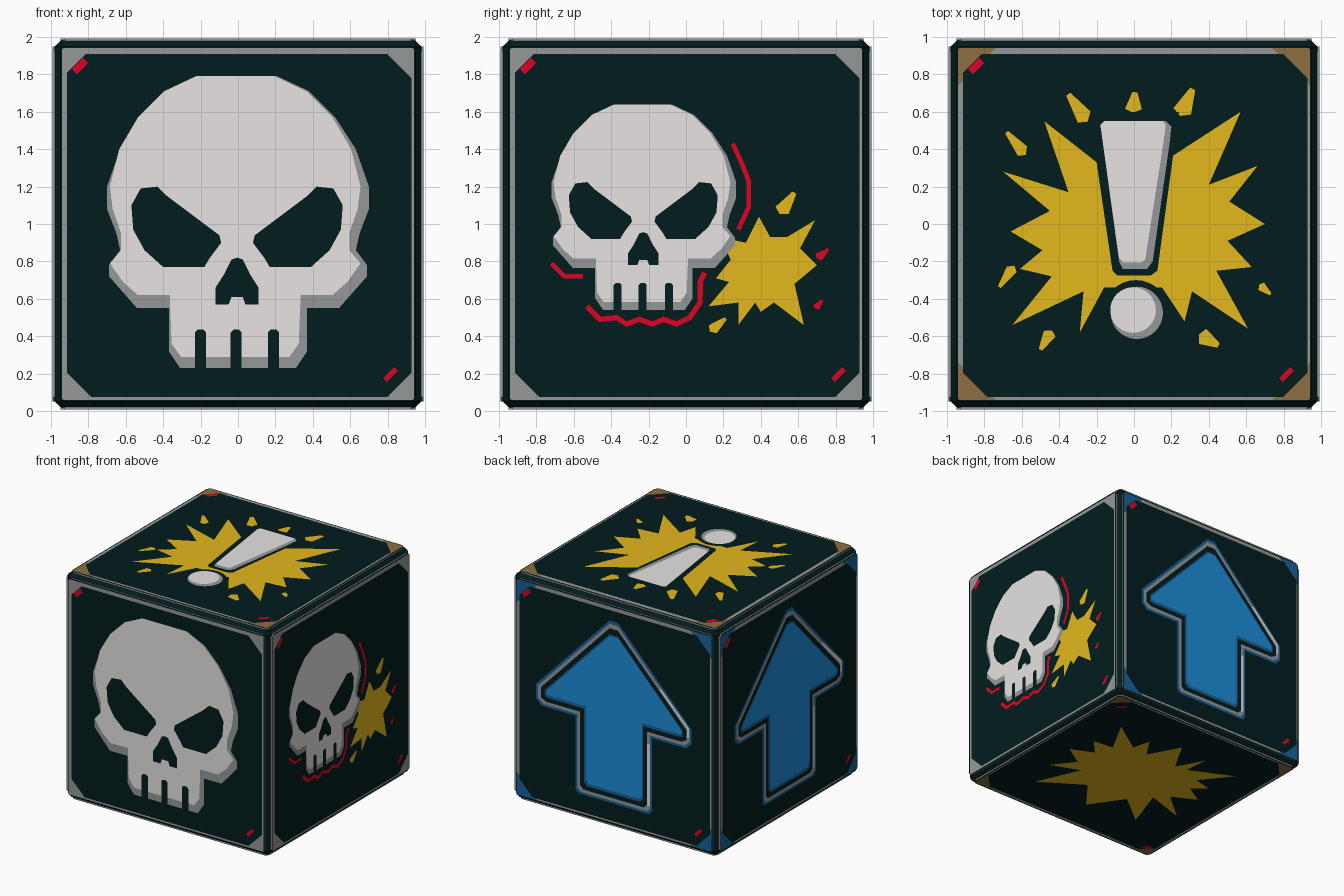
import bpy, bmesh, math
from mathutils import Vector

if "Cube" in bpy.data.objects:
    bpy.data.objects.remove(bpy.data.objects["Cube"])


def material(name, r, g, b):
    m = bpy.data.materials.new(name)
    lin = [((c / 255 + 0.055) / 1.055) ** 2.4 if c > 10 else c / 255 / 12.92 for c in (r, g, b)]
    m.diffuse_color = (*lin, 1)
    m.use_nodes = True
    m.node_tree.nodes["Principled BSDF"].inputs["Base Color"].default_value = m.diffuse_color
    return m


DARK = material("dark_teal", 2, 28, 29)
GREY = material("grey", 150, 151, 153)
WHITE = material("bone_white", 231, 228, 226)
YELLOW = material("yellow", 228, 184, 29)
RED = material("red", 223, 4, 35)
BLUE = material("blue", 28, 142, 218)
NAVY = material("deep_blue", 22, 98, 152)
BROWN = material("brown", 142, 111, 65)

X, Y, Z = Vector((1, 0, 0)), Vector((0, 1, 0)), Vector((0, 0, 1))
SIDES = {"front": (X, Z), "right": (Y, Z), "back": (-X, Z),
         "left": (-Y, Z), "top": (X, Y), "bottom": (X, -Y)}
PLATE = 0.992      # height of the panel surface from the cube centre
STEP = 0.001       # spacing of the painted layers


def make_object(name, bm, mats):
    me = bpy.data.meshes.new(name)
    bm.to_mesh(me)
    bm.free()
    for m in mats:
        me.materials.append(m)
    ob = bpy.data.objects.new(name, me)
    bpy.context.collection.objects.link(ob)
    return ob


def decal(side, name, polys, mat, layer):
    """Flat painted shapes lying on one side of the cube."""
    u, v = SIDES[side]
    n = u.cross(v)
    bm = bmesh.new()
    for p in polys:
        area = sum(a[0] * b[1] - b[0] * a[1] for a, b in zip(p, p[1:] + p[:1]))
        p = p if area > 0 else p[::-1]
        bm.faces.new([bm.verts.new(Z + u * a + v * b + n * (PLATE + STEP * layer)) for a, b in p])
    bm.normal_update()
    bmesh.ops.triangulate(bm, faces=bm.faces[:])
    return make_object(side + "_" + name, bm, [mat])


def mirrored(half):
    return half + [(-a, b) for a, b in reversed(half) if a > 1e-6]


def moved(p, s=1.0, du=0.0, dv=0.0):
    return [(a * s + du, b * s + dv) for a, b in p]


def circle(cu, cv, r, n=32):
    return [(cu + r * math.cos(i * math.tau / n), cv + r * math.sin(i * math.tau / n)) for i in range(n)]


def ribbon(pts, w):
    left, right = [], []
    for i, p in enumerate(pts):
        a, b = pts[max(i - 1, 0)], pts[min(i + 1, len(pts) - 1)]
        t = Vector((b[0] - a[0], b[1] - a[1])).normalized() * w / 2
        left.append((p[0] - t.y, p[1] + t.x))
        right.append((p[0] + t.y, p[1] - t.x))
    return left + right[::-1]


def chip(cu, cv, length, width, deg):
    """Small flying splinter, pointed at one end."""
    c, s = math.cos(math.radians(deg)), math.sin(math.radians(deg))
    base = [(0.5, 0.15), (0.5, -0.15), (-0.3, -0.5), (-0.5, 0), (-0.35, 0.5)]
    return [(cu + a * length * c - b * width * s, cv + a * length * s + b * width * c) for a, b in base]


# Dark core with chamfered edges
bm = bmesh.new()
bmesh.ops.create_cube(bm, size=1.964)
bmesh.ops.bevel(bm, geom=bm.edges[:], offset=0.036, segments=1, affect='EDGES')
bmesh.ops.translate(bm, verts=bm.verts, vec=Z)
make_object("core", bm, [DARK])

# Raised panel on every side, with grey walls, worn border, corners and red ticks
CORNER = {"front": GREY, "right": GREY, "back": NAVY, "left": NAVY, "top": BROWN, "bottom": BROWN}
for side, (u, v) in SIDES.items():
    n = u.cross(v)
    h, c = 0.95, 0.025
    outline = [(h, -h + c), (h, h - c), (h - c, h), (-h + c, h), (-h, h - c), (-h, -h + c), (-h + c, -h), (h - c, -h)]
    bm = bmesh.new()
    top = [bm.verts.new(Z + u * a + v * b + n * PLATE) for a, b in outline]
    low = [bm.verts.new(Z + u * a + v * b + n * 0.93) for a, b in outline]
    bm.faces.new(top)
    for i in range(8):
        j = (i + 1) % 8
        bm.faces.new((low[i], low[j], top[j], top[i])).material_index = 1
    make_object(side + "_panel", bm, [DARK, GREY])
    h = 0.94
    decal(side, "border", [[(-h, -h), (h, -h), (h, h), (-h, h)]], GREY, 1)
    if CORNER[side] is not GREY:
        decal(side, "corners", [[(a * h, b * h), (a * 0.74, b * h), (a * h, b * 0.74)]
                                for a in (-1, 1) for b in (-1, 1)], CORNER[side], 2)
    l, r, t, b, k = -0.914, 0.928, 0.91, -0.925, 0.13
    decal(side, "field", [[(l + 0.1, t), (l, t - 0.1), (l, b + k), (l + k, b),
                           (r - k, b), (r, b + k), (r, t - k), (r - k, t)]], DARK, 3)
    decal(side, "ticks", [ribbon([(-0.875, 0.815), (-0.815, 0.875)], 0.04),
                          ribbon([(0.785, -0.835), (0.845, -0.775)], 0.028)], RED, 4)

# Skull, drawn about the panel centre
SHADE = mirrored([(0, 0.79), (0.21, 0.79), (0.38, 0.71), (0.52, 0.57), (0.63, 0.4), (0.70, 0.2), (0.70, 0.08),
                  (0.65, -0.05), (0.63, -0.14), (0.69, -0.22), (0.69, -0.28), (0.54, -0.45), (0.37, -0.45),
                  (0.37, -0.68), (0.31, -0.77)])
BONE = moved(mirrored([(0, 0.79), (0.21, 0.79), (0.38, 0.71), (0.52, 0.57), (0.62, 0.4), (0.67, 0.2),
                       (0.655, 0.08), (0.61, -0.05), (0.61, -0.14), (0.67, -0.21), (0.6, -0.31), (0.52, -0.38),
                       (0.35, -0.38), (0.34, -0.64), (0.29, -0.71)]), 1, -0.015)
EYE = [(-0.57, 0.1), (-0.52, 0.19), (-0.43, 0.2), (-0.38, 0.15), (-0.1, -0.06), (-0.09, -0.1),
       (-0.15, -0.18), (-0.18, -0.23), (-0.4, -0.23), (-0.5, -0.14), (-0.56, -0.03)]
NOSE = moved(mirrored([(0, -0.18), (0.03, -0.19), (0.07, -0.27), (0.115, -0.34), (0.115, -0.43),
                       (0.045, -0.43), (0.03, -0.39)]), 1, -0.005)
SLOTS = [[(a - 0.03, -0.79), (a + 0.03, -0.79), (a + 0.03, -0.58), (a + 0.015, -0.565), (a - 0.015, -0.565),
          (a - 0.03, -0.58)] for a in (-0.2, -0.01, 0.19)]
HOLES = [EYE, moved([(-a, b) for a, b in EYE], 1, -0.01), NOSE] + SLOTS
for side, place in (("front", (1, 0, 0)), ("right", (0.705, -0.225, 0.083))):
    decal(side, "skull_shade", [moved(SHADE, *place)], GREY, 6)
    decal(side, "skull_bone", [moved(BONE, *place)], WHITE, 7)
    decal(side, "skull_holes", [moved(p, *place) for p in HOLES], DARK, 8)

# Right side: small impact burst, splinters and red outline strokes
BURST = [(0.18, -0.07), (0.32, -0.10), (0.39, 0.04), (0.45, -0.07), (0.54, -0.07), (0.69, 0.02), (0.61, -0.13),
         (0.70, -0.22), (0.58, -0.32), (0.63, -0.54), (0.47, -0.42), (0.40, -0.47), (0.37, -0.42), (0.28, -0.54),
         (0.28, -0.42), (0.12, -0.44), (0.23, -0.31), (0.16, -0.29), (0.24, -0.19)]
decal("right", "burst", [BURST], YELLOW, 4)
decal("right", "burst_splinters", [chip(0.54, 0.11, 0.14, 0.08, 55), chip(0.17, -0.54, 0.11, 0.06, 40)], YELLOW, 4)
decal("right", "red_splinters", [chip(0.73, -0.16, 0.08, 0.05, 40), chip(0.71, -0.43, 0.06, 0.04, 50)], RED, 4)
decal("right", "red_strokes", [
    ribbon([(0.25, 0.43), (0.30, 0.32), (0.335, 0.23), (0.335, 0.09), (0.28, -0.03)], 0.025),
    ribbon([(-0.72, -0.21), (-0.65, -0.28), (-0.55, -0.28)], 0.025),
    ribbon([(-0.53, -0.44), (-0.46, -0.51), (-0.37, -0.5), (-0.32, -0.535), (-0.25, -0.51), (-0.18, -0.535),
            (-0.12, -0.51), (-0.05, -0.535), (0.02, -0.5), (0.075, -0.42), (0.075, -0.31), (0.1, -0.26)], 0.03)],
    RED, 5)

# Large burst on top and bottom
R_SPIKES = [(0.2, 0.36), (0.57, 0.6), (0.47, 0.37), (0.40, 0.21), (0.66, 0.31), (0.51, 0.12), (0.70, 0.0),
            (0.50, -0.09), (0.63, -0.23), (0.44, -0.25), (0.61, -0.56), (0.31, -0.36), (0.27, -0.52), (0.15, -0.34)]
L_SPIKES = [(-0.16, -0.34), (-0.29, -0.58), (-0.27, -0.36), (-0.65, -0.54), (-0.44, -0.28), (-0.61, -0.24),
            (-0.49, -0.14), (-0.66, -0.04), (-0.45, 0.07), (-0.70, 0.28), (-0.35, 0.17), (-0.48, 0.55), (-0.2, 0.33)]
L_SPIKES, R_SPIKES = L_SPIKES[::-1], R_SPIKES
decal("top", "burst", [R_SPIKES + L_SPIKES[::-1]], YELLOW, 4)
decal("bottom", "burst", [R_SPIKES + [(0, -0.62)] + L_SPIKES[::-1] + [(0, 0.62)]], YELLOW, 7)
decal("top", "burst_splinters", [
    chip(-0.3, 0.62, 0.18, 0.09, 125), chip(0.0, 0.65, 0.11, 0.09, 85), chip(0.28, 0.65, 0.16, 0.1, 65),
    chip(-0.63, 0.43, 0.16, 0.07, 130), chip(-0.68, -0.28, 0.14, 0.06, 235), chip(-0.47, -0.62, 0.12, 0.07, 240),
    chip(0.4, -0.62, 0.12, 0.09, 330), chip(0.7, -0.35, 0.08, 0.05, 320)], YELLOW, 4)

# Warning mark on top: tapered bar and dot with dark surround
decal("top", "mark_surround", [[(-0.23, 0.6), (-0.2, 0.33), (-0.115, -0.25), (-0.09, -0.275), (0.09, -0.275),
                                (0.125, -0.25), (0.2, 0.3), (0.24, 0.6)], circle(0.01, -0.475, 0.175)], DARK, 6)
decal("top", "mark_shade", [[(-0.18, 0.53), (-0.16, 0.55), (0.17, 0.55), (0.2, 0.52), (0.19, 0.43), (0.1, -0.2),
                             (0.07, -0.24), (-0.06, -0.24), (-0.08, -0.2)], circle(0.015, -0.475, 0.14)], GREY, 7)
decal("top", "mark_face", [[(-0.18, 0.53), (-0.16, 0.55), (0.155, 0.55), (0.17, 0.53), (0.155, 0.42),
                            (0.06, -0.19), (0.04, -0.205), (-0.06, -0.205), (-0.08, -0.18)],
                           circle(-0.005, -0.46, 0.122)], WHITE, 8)


# Upward arrow on back and left, as nested outlines
def arrow(d):
    tip, wing = 0.85 - 1.43 * d, 0.75 - d
    side_v = tip - 1.027 * wing
    return mirrored([(0.04, tip - 0.03), (wing, side_v), (wing, -0.05 + d * 0.5), (wing - 0.05, -0.1 + d),
                     (0.37 - d, -0.1 + d), (0.37 - d, -0.74 + d), (0.34 - d, -0.77 + d)])


for side in ("back", "left"):
    for name, d, mat, layer in (("rim", 0, NAVY, 4), ("line", 0.02, GREY, 5), ("gap", 0.047, DARK, 6),
                                ("edge", 0.085, NAVY, 7)):
        decal(side, "arrow_" + name, [arrow(d)], mat, layer)
    decal(side, "arrow_fill", [moved(arrow(0.1), 1, 0.005, 0.01)], BLUE, 8)
    decal(side, "arrow_glint", [ribbon([(0.337, -0.16), (0.337, -0.7)], 0.026),
                                ribbon([(0.717, 0.0), (0.717, 0.08), (0.45, 0.35)], 0.022)], WHITE, 6.5)
